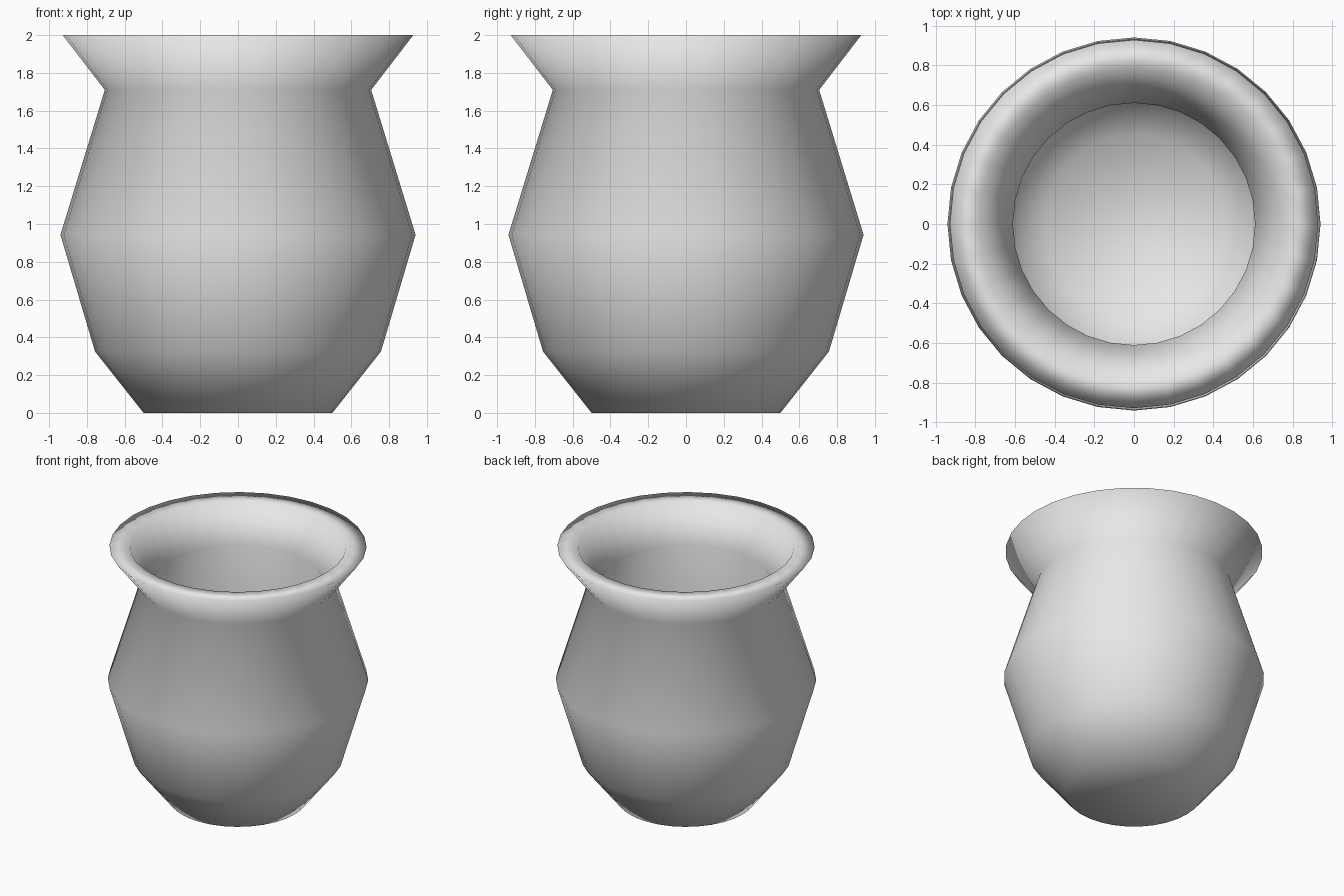
import bpy, bmesh, math

if "Cube" in bpy.data.objects:
    bpy.data.objects.remove(bpy.data.objects["Cube"])

SIDES = 32

# Vase wall as (radius, height): outside from the base up, over the rim, inside down to the floor
PROFILE = [
    (0.50, 0.0), (0.757, 0.325), (0.94, 0.943), (0.705, 1.71), (0.928, 2.0),
    (0.78, 2.0), (0.61, 1.725), (0.845, 0.945), (0.67, 0.37), (0.45, 0.09),
]


def lathe(name, profile, sides, material):
    """Revolve an open profile around z and cap both ends."""
    bm = bmesh.new()
    rings = []
    for r, z in profile:
        rings.append([bm.verts.new((r * math.cos(2 * math.pi * i / sides),
                                    r * math.sin(2 * math.pi * i / sides), z))
                      for i in range(sides)])
    for low, high in zip(rings, rings[1:]):
        for i in range(sides):
            j = (i + 1) % sides
            bm.faces.new((low[i], low[j], high[j], high[i]))
    bm.faces.new(list(reversed(rings[0])))   # underside
    bm.faces.new(rings[-1])                  # inner floor
    bmesh.ops.recalc_face_normals(bm, faces=bm.faces)
    for f in bm.faces:
        f.smooth = True
    mesh = bpy.data.meshes.new(name)
    bm.to_mesh(mesh)
    bm.free()
    mesh.materials.append(material)
    obj = bpy.data.objects.new(name, mesh)
    bpy.context.collection.objects.link(obj)
    return obj


# Plain light clay colour
clay = bpy.data.materials.new("light_grey_clay")
clay.diffuse_color = (0.8, 0.8, 0.8, 1.0)
clay.use_nodes = True
clay.node_tree.nodes["Principled BSDF"].inputs["Base Color"].default_value = clay.diffuse_color

# Hollow vase with flared rim
lathe("vase", PROFILE, SIDES, clay)
